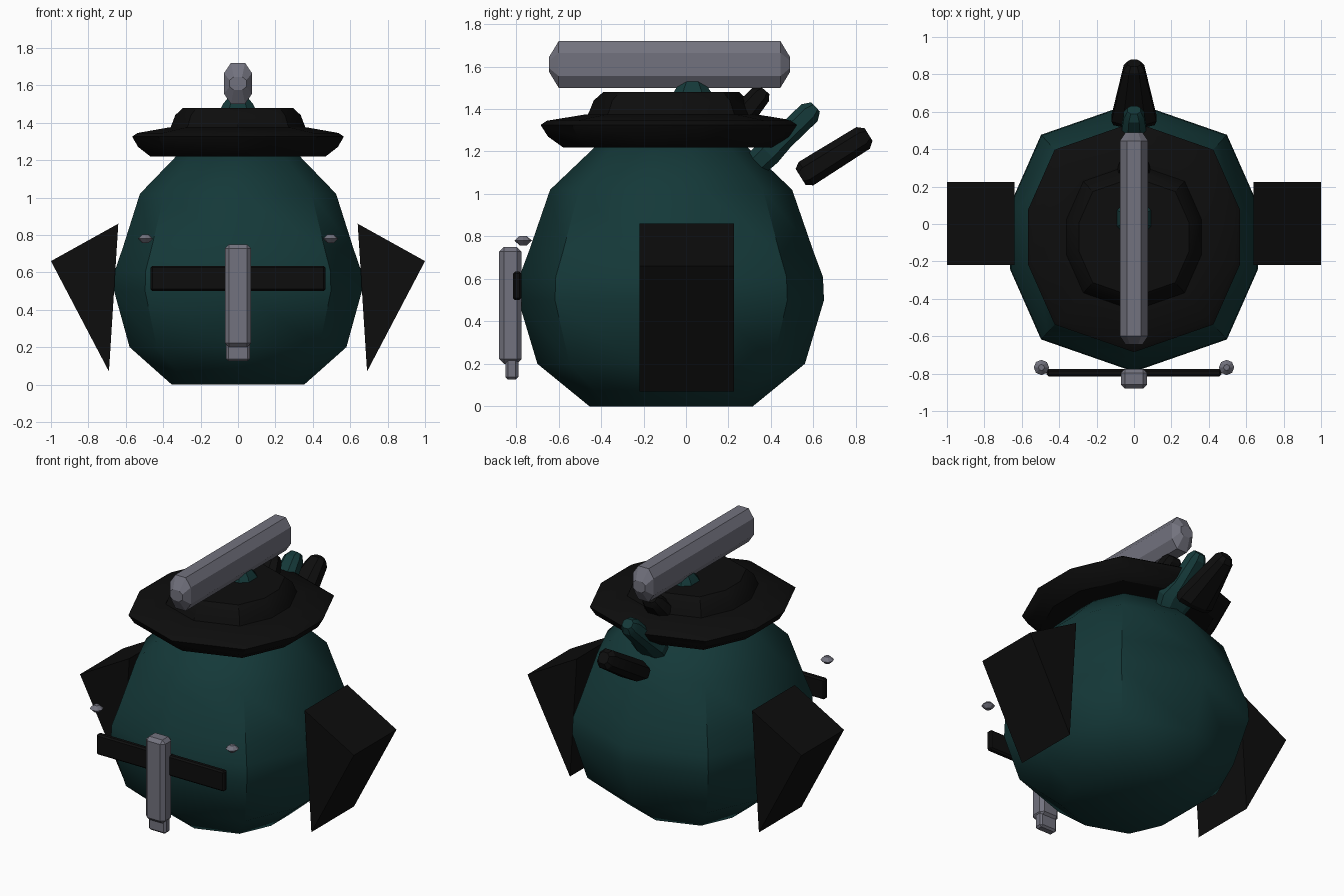
import bpy, bmesh, math
from mathutils import Vector

cube = bpy.data.objects.get("Cube")
if cube:
    bpy.data.objects.remove(cube, do_unlink=True)


def material(name, rgb):
    m = bpy.data.materials.new(name)
    m.use_nodes = True
    m.diffuse_color = (*rgb, 1)
    bsdf = next(n for n in m.node_tree.nodes if n.type == 'BSDF_PRINCIPLED')
    bsdf.inputs["Base Color"].default_value = (*rgb, 1)
    return m


TEAL = material("dark teal", (0.007, 0.04, 0.04))
BLACK = material("soft black", (0.004, 0.004, 0.004))
GREY = material("steel grey", (0.17, 0.17, 0.21))


def finish(bm, name, mat, angle=30):
    bmesh.ops.recalc_face_normals(bm, faces=bm.faces)
    mesh = bpy.data.meshes.new(name)
    bm.to_mesh(mesh)
    bm.free()
    mesh.materials.append(mat)
    ob = bpy.data.objects.new(name, mesh)
    bpy.context.collection.objects.link(ob)
    bpy.ops.object.select_all(action='DESELECT')
    ob.select_set(True)
    bpy.context.view_layer.objects.active = ob
    bpy.ops.object.shade_smooth_by_angle(angle=math.radians(angle))
    return ob


def loft(name, rings, mat, angle=30):
    """Skin a list of equal-length point rings and cap both ends."""
    bm = bmesh.new()
    vs = [[bm.verts.new(p) for p in ring] for ring in rings]
    n = len(vs[0])
    for a, b in zip(vs, vs[1:]):
        for i in range(n):
            j = (i + 1) % n
            bm.faces.new((a[i], a[j], b[j], b[i]))
    bm.faces.new(vs[0])
    bm.faces.new(vs[-1])
    return finish(bm, name, mat, angle)


# Ten-sided footprint shared by the pot and the lid
QUARTER = [(0, 1), (0.69, 0.76), (0.92, 0.24)]
HALF = QUARTER + [(x, -y) for x, y in reversed(QUARTER)]
FOOTPRINT = HALF + [(-x, y) for x, y in reversed(HALF[1:-1])]


def turned(name, profile, mat, angle=30):
    loft(name, [[(x * r, y * r - 0.07, z) for x, y in FOOTPRINT]
                for r, z in profile], mat, angle)


OCTAGON = [(1, -.5), (1, .5), (.5, 1), (-.5, 1), (-1, .5), (-1, -.5), (-.5, -1), (.5, -1)]


def beam(name, start, end, stations, mat):
    """Octagonal beam in the centre plane; stations are (t, half width, half depth)."""
    a, b = Vector((0, *start)), Vector((0, *end))
    side = Vector((1, 0, 0))
    up = side.cross((b - a).normalized())
    loft(name, [[a.lerp(b, t) + side * u * w + up * v * d for u, v in OCTAGON]
                for t, w, d in stations], mat)


def box(name, lo, hi, mat, bevel):
    bm = bmesh.new()
    bmesh.ops.create_cube(bm, size=1)
    for v in bm.verts:
        v.co = [l + (h - l) * (c + 0.5) for l, h, c in zip(lo, hi, v.co)]
    bmesh.ops.bevel(bm, geom=bm.edges[:], offset=bevel, segments=1, affect='EDGES')
    finish(bm, name, mat)


# Pot and lid
turned("pot_body", [(.385, 0), (.63, .2), (.72, .5), (.715, .61), (.67, .73),
                    (.57, 1.02), (.36, 1.22), (.3, 1.24)], TEAL, 42)
turned("lid_brim", [(.51, 1.22), (.58, 1.27), (.615, 1.325), (.585, 1.345), (.4, 1.375)], BLACK)
turned("lid_crown", [(.4, 1.36), (.385, 1.39), (.365, 1.44), (.32, 1.48)], BLACK)

# Lid knob and carrying handle
beam("lid_knob", (.03, 1.46), (.03, 1.55), [(0, .1, .1), (.45, .08, .075), (1, .04, .04)], TEAL)
beam("top_handle", (-.645, 1.61), (.49, 1.61),
     [(0, .045, .035), (.04, .075, .11), (.96, .075, .11), (1, .045, .035)], GREY)

# Rear spout with its black stopper and tip
beam("spout", (.33, 1.14), (.61, 1.41),
     [(0, .09, .06), (.2, .11, .065), (.45, .075, .055), (.9, .055, .055), (1, .035, .03)], TEAL)
beam("spout_tip", (.54, 1.08), (.86, 1.28),
     [(0, .11, .045), (.08, .12, .065), (.92, .055, .06), (1, .035, .035)], BLACK)
beam("spout_stopper", (.25, 1.35), (.37, 1.49),
     [(0, .075, .05), (.2, .09, .06), (.85, .06, .05), (1, .04, .03)], BLACK)

# Side wedges
WEDGE = [(.64, .86), (1, .66), (.69, .07)]
for label, s in (("left", 1), ("right", -1)):
    loft(label + "_wedge", [[(s * x, y, z) for x, z in WEDGE] for y in (-.22, .225)], BLACK)

# Front cross bar, upright and foot
box("front_crossbar", (-.467, -.815, .5), (.467, -.775, .635), BLACK, .01)
box("front_upright", (-.07, -.88, .2), (.07, -.775, .75), GREY, .022)
box("front_foot", (-.063, -.85, .125), (.063, -.79, .23), GREY, .012)

# Small front studs
for label, s in (("left", 1), ("right", -1)):
    loft(label + "_stud",
         [[(s * .495 + r * math.cos(i * math.pi / 4), -.767 + r * math.sin(i * math.pi / 4), z)
           for i in range(8)] for r, z in ((.016, .757), (.041, .78), (.016, .803))], GREY)
